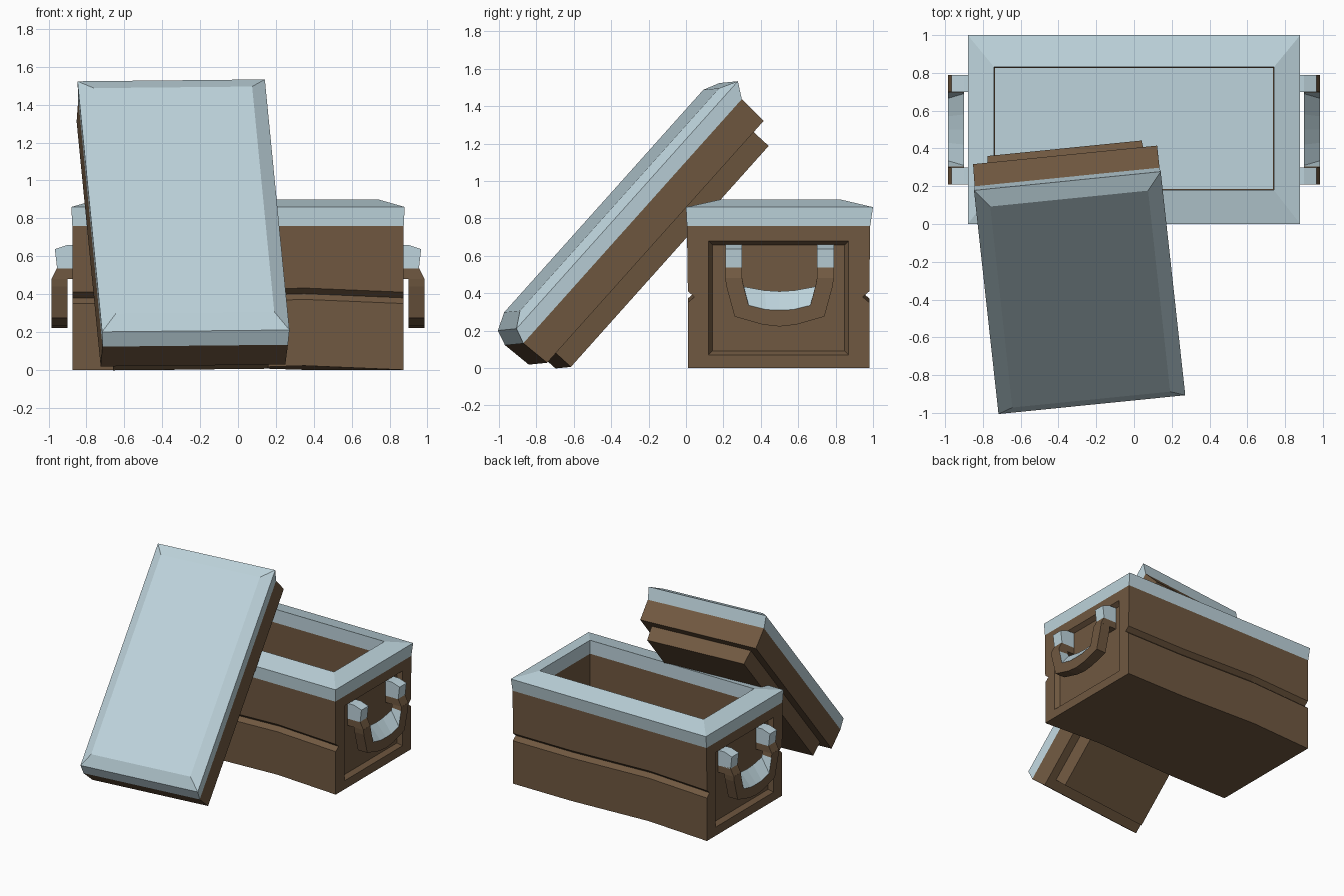
import bpy, bmesh
from mathutils import Vector

if "Cube" in bpy.data.objects:
    bpy.data.objects.remove(bpy.data.objects["Cube"])


def material(name, rgb):
    m = bpy.data.materials.new(name)
    m.diffuse_color = (*rgb, 1)
    m.use_nodes = True
    m.node_tree.nodes["Principled BSDF"].inputs["Base Color"].default_value = m.diffuse_color
    return m


MATS = [material("dark_brown_wood", (0.162, 0.098, 0.052)),
        material("pale_blue_stone", (0.515, 0.658, 0.716))]
BROWN, PALE = 0, 1


def loft(name, rings, bands, start=BROWN, end=BROWN, closed=True):
    """Skin a list of rings; bands gives the colour of each strip
    (an int, or a function of the side number)."""
    bm = bmesh.new()
    rows = [[bm.verts.new(p) for p in r] for r in rings]
    n = len(rows[0])
    for k, (a, b) in enumerate(zip(rows, rows[1:])):
        for i in range(n):
            j = (i + 1) % n
            f = bm.faces.new((a[i], a[j], b[j], b[i]))
            f.material_index = bands[k](i) if callable(bands[k]) else bands[k]
    bm.faces.new(rows[0][::-1]).material_index = start
    bm.faces.new(rows[-1]).material_index = end
    bmesh.ops.recalc_face_normals(bm, faces=bm.faces[:])
    me = bpy.data.meshes.new(name)
    bm.to_mesh(me)
    bm.free()
    for m in MATS:
        me.materials.append(m)
    ob = bpy.data.objects.new(name, me)
    bpy.context.collection.objects.link(ob)
    return ob


def mirror(ob):
    ob.modifiers.new("mirror_x", 'MIRROR').use_axis[0] = True


# ---- chest: one continuous outer wall, rim and hollow ----
def chest_ring(hx, y0, y1, z):
    w = 0.022 if z < 0.5 and hx > 0.8 else 0      # slightly uneven timber
    m = hx * 0.4
    return [(-hx, y0, z), (-m, y0, z), (m, y0, z + w), (hx, y0, z),
            (hx, y1, z), (m, y1, z), (-m, y1, z + w), (-hx, y1, z)]


rings = [chest_ring(*r) for r in [
    (0.875, 0.01, 0.98, 0.0),
    (0.875, 0.01, 0.98, 0.35),      # groove along front and back
    (0.875, 0.045, 0.945, 0.38),
    (0.875, 0.01, 0.98, 0.41),
    (0.875, 0.005, 0.985, 0.76),    # rim
    (0.88, 0.0, 1.0, 0.86),
    (0.74, 0.18, 0.83, 0.90),
    (0.74, 0.18, 0.83, 0.79),       # hollow
    (0.735, 0.185, 0.825, 0.10)]]
chest = loft("chest_body", rings,
             [BROWN, BROWN, BROWN, BROWN, PALE, PALE, PALE, BROWN], end=PALE)


# ---- recessed end panels ----
def panel_ring(x, g):
    return [(x, 0.12 + g, 0.07 + g), (x, 0.87 - g, 0.07 + g),
            (x, 0.87 - g, 0.68 - g), (x, 0.12 + g, 0.68 - g)]


cutter = loft("panel_cutter",
              [panel_ring(0.84, 0.022), panel_ring(0.875, 0.0), panel_ring(0.93, 0.0)],
              [BROWN, BROWN])
mirror(cutter)
cutter.hide_render = True
cutter.hide_set(True)
cut = chest.modifiers.new("panels", 'BOOLEAN')
cut.operation, cut.solver, cut.object = 'DIFFERENCE', 'EXACT', cutter


# ---- handle brackets: brown arm with a pale cap ----
def prism(name, profile, y0, y1, colour):
    ob = loft(name, [[(x, y, z) for x, z in profile] for y in (y0, y1)],
              [colour], colour, colour)
    mirror(ob)


for tag, y0 in (("front", 0.21), ("back", 0.70)):
    prism("bracket_cap_" + tag,
          [(0.835, 0.535), (0.955, 0.535), (0.967, 0.637), (0.90, 0.66), (0.835, 0.66)],
          y0, y0 + 0.09, PALE)
    prism("bracket_arm_" + tag,
          [(0.835, 0.48), (0.985, 0.48), (0.952, 0.545), (0.835, 0.535)],
          y0, y0 + 0.09, BROWN)

# ---- drop handle: U shape, pale sloping grip ----
half = [((0.29, 0.482), (0.20, 0.482), (0.20, 0.482)),
        ((0.285, 0.44), (0.195, 0.45), (0.195, 0.455)),
        ((0.24, 0.275), (0.165, 0.335), (0.19, 0.435)),
        ((0.09, 0.232), (0.07, 0.312), (0.08, 0.415))]
mid = ((0, 0.222), (0, 0.31), (0, 0.41))


def handle_ring(sec, s):
    o, b, c = [(0.5 + s * y, z) for y, z in sec]
    return [(0.985, *o), (0.985, *b), (0.90, *c), (0.90, *o)]


rings = ([handle_ring(h, -1) for h in half] + [handle_ring(mid, 1)]
         + [handle_ring(h, 1) for h in reversed(half)])


def grip(side):
    return PALE if side == 1 else BROWN


mirror(loft("handle", rings, [BROWN, grip, grip, grip, grip, grip, grip, BROWN]))

# ---- lid leaning against the chest ----
U = Vector((0.994, 0.1, 0.01)).normalized()          # across
V = Vector((-0.073, 0.665, 0.743)).normalized()      # along, rising
N = U.cross(V).normalized()                          # outward
C = Vector((-0.29, -0.335, 0.78))


def lid_ring(n, hu, hv, dv=0.0):
    return [C + U * a * hu + V * (b * hv + dv) + N * n
            for a, b in ((-1, -1), (1, -1), (1, 1), (-1, 1))]


loft("lid", [lid_ring(-0.28, 0.41, 0.795),
             lid_ring(-0.165, 0.42, 0.795),          # plug that fits the opening
             lid_ring(-0.165, 0.49, 0.87),
             lid_ring(0.0, 0.492, 0.878),            # stone top
             lid_ring(0.08, 0.497, 0.89, 0.045),
             lid_ring(0.125, 0.42, 0.80, 0.045)],
     [BROWN, BROWN, BROWN, PALE, PALE], end=PALE)
